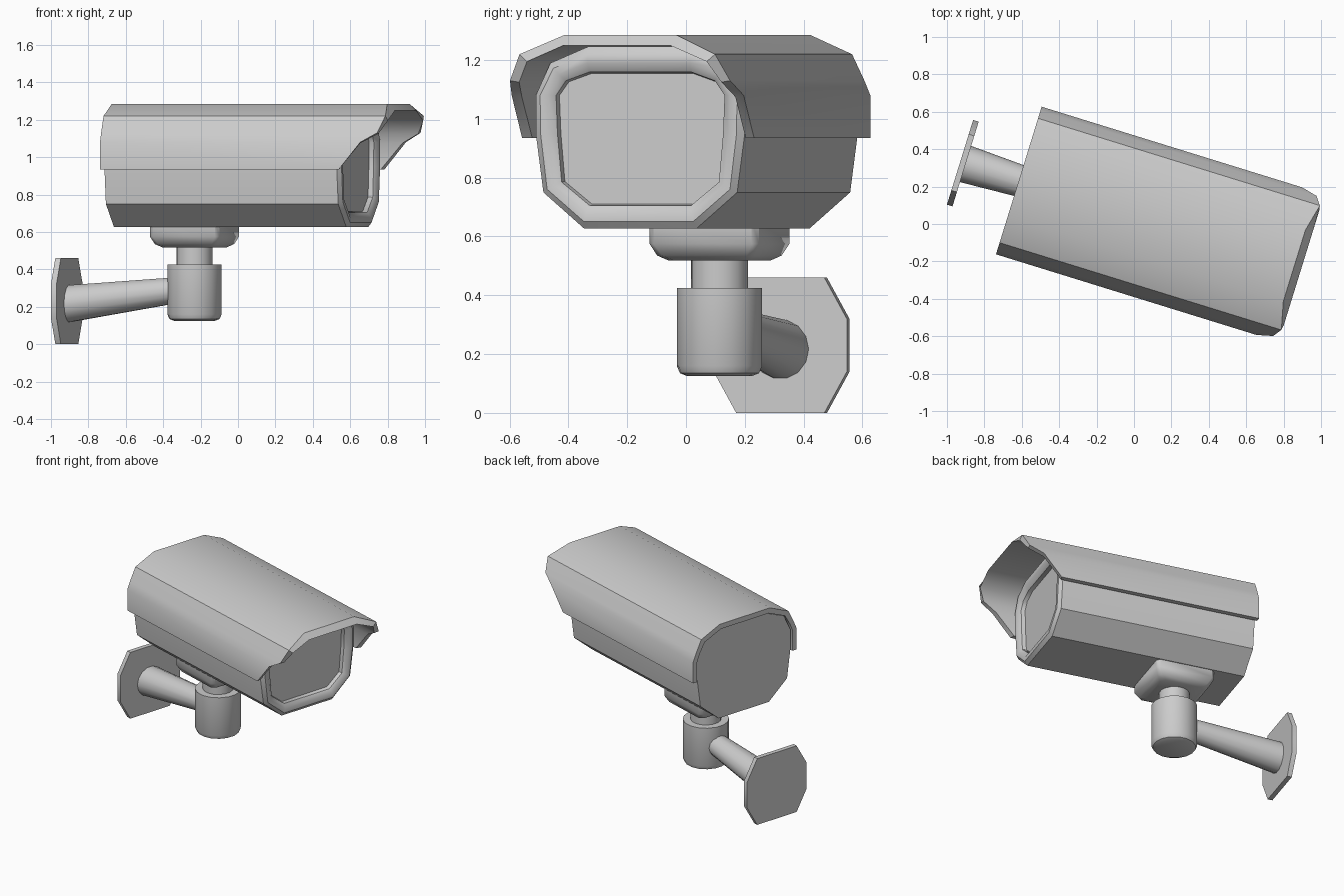
import bpy, bmesh, math
from mathutils import Matrix, Vector

if "Cube" in bpy.data.objects:
    bpy.data.objects.remove(bpy.data.objects["Cube"])

# All parts are modelled along local x (lens axis), then turned about z
PLACE = Matrix.Rotation(math.radians(-17.2), 4, 'Z') @ Matrix.Translation((0, 0.04, 0))


def finish(name, bm, angle=40):
    bmesh.ops.recalc_face_normals(bm, faces=bm.faces)
    me = bpy.data.meshes.new(name)
    bm.to_mesh(me)
    bm.free()
    ob = bpy.data.objects.new(name, me)
    bpy.context.collection.objects.link(ob)
    me.transform(PLACE)
    bpy.ops.object.select_all(action='DESELECT')
    ob.select_set(True)
    bpy.context.view_layer.objects.active = ob
    bpy.ops.object.shade_smooth_by_angle(angle=math.radians(angle))
    return ob


def loft(name, rings, cap=True, angle=40):
    """Skin a list of closed point loops."""
    bm = bmesh.new()
    loops = [[bm.verts.new(p) for p in r] for r in rings]
    n = len(loops[0])
    for a, b in zip(loops, loops[1:]):
        for i in range(n):
            j = (i + 1) % n
            bm.faces.new((a[i], a[j], b[j], b[i]))
    if cap == 'strip':          # open shell: join outer and inner edges
        for r in (loops[0], loops[-1]):
            for i in range(n // 2 - 1):
                bm.faces.new((r[i], r[i + 1], r[n - 2 - i], r[n - 1 - i]))
    elif cap:
        bm.faces.new(loops[0])
        bm.faces.new(loops[-1])
    return finish(name, bm, angle)


def mirrored(half):
    """Right half (y first) -> full profile, right side to left side."""
    return half + [(-p[0],) + tuple(p[1:]) for p in reversed(half)]


def circle_z(x, z, r, n):
    return [(x + r * math.cos(2 * math.pi * (i + .5) / n),
             r * math.sin(2 * math.pi * (i + .5) / n), z) for i in range(n)]


def circle_x(x, z, r, n):
    return [(x, r * math.cos(2 * math.pi * i / n),
             z + r * math.sin(2 * math.pi * i / n)) for i in range(n)]


# Sunshade hood: (half width, height, front edge position)
outer = mirrored([(.413, .935, .68), (.413, 1.08, .80), (.392, 1.13, .888),
                  (.348, 1.22, .92), (.2, 1.285, .885)])
inner = mirrored([(.38, .935, .67), (.38, 1.075, .79), (.36, 1.125, .885),
                  (.32, 1.195, .925), (.19, 1.25, .925)])
section = outer + inner[::-1]
loft("hood", [[(-.657, y, z) for y, z, u in section],
              [(u, y, z) for y, z, u in section]], cap='strip')

# Camera housing with rounded rim and recessed front window
body = mirrored([(.2, .627), (.345, .75), (.372, .95), (.372, 1.08),
                 (.32, 1.19), (.185, 1.246)])
window = mirrored([(.18, .705), (.28, .785), (.295, .95), (.3, 1.08),
                   (.265, 1.13), (.18, 1.16)])


def blend(u, t):
    return [(u, a[0] + (b[0] - a[0]) * t, a[1] + (b[1] - a[1]) * t)
            for a, b in zip(body, window)]


loft("housing", [blend(-.645, 0), blend(.655, 0), blend(.675, .3),
                 blend(.675, .65), blend(.655, 1), blend(.63, 1.06)])

# Square foot under the housing, chamfered below
def square(z, h, c):
    pts = [(h, -h + c), (h, h - c), (h - c, h), (-h + c, h),
           (-h, h - c), (-h, -h + c), (-h + c, -h), (h - c, -h)]
    return [(x - .256, y, z) for x, y in pts]


loft("mount_foot", [square(.65, .195, .02), square(.575, .195, .02),
                    square(.535, .175, .025), square(.518, .145, .03)])

# Swivel neck and knuckle
loft("neck", [circle_z(-.256, .54, .097, 16), circle_z(-.256, .40, .097, 16)])
loft("knuckle", [circle_z(-.256, .425, .146, 16), circle_z(-.256, .16, .146, 16),
                 circle_z(-.256, .135, .135, 16), circle_z(-.256, .125, .11, 16)])

# Tapered wall arm
loft("wall_arm", [circle_x(-.97, .215, .102, 14), circle_x(-.3, .295, .068, 14)])

# Octagonal wall plate
octagon = mirrored([(.157, -.23), (.237, -.09), (.237, .09), (.157, .23)])
loft("wall_plate", [[(u, y, z + .23) for y, z in octagon] for u in (-.986, -.955)], angle=30)
